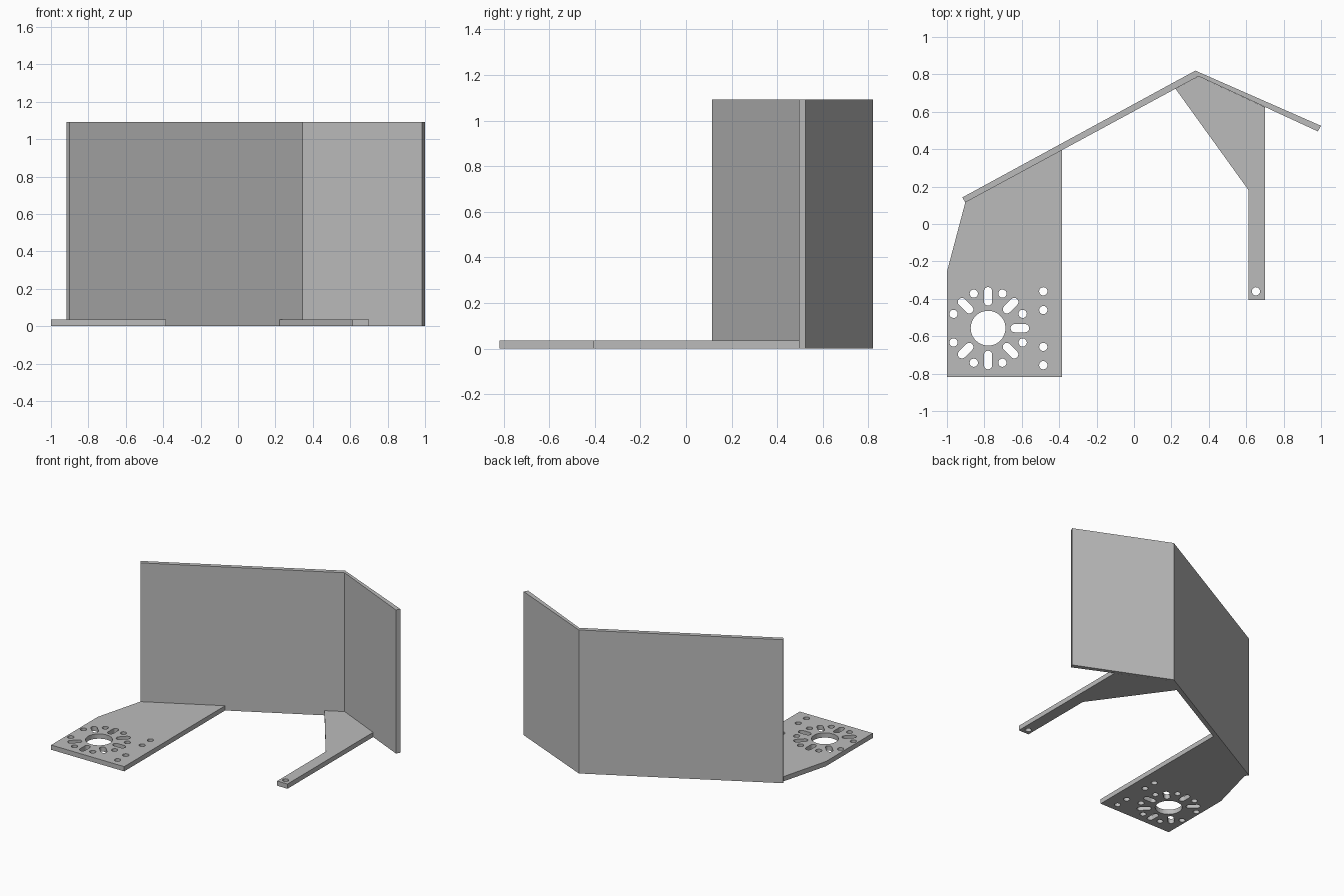
import bpy
from math import cos, sin, pi, radians

cube = bpy.data.objects.get("Cube")
if cube:
    bpy.data.objects.remove(cube, do_unlink=True)

grey = bpy.data.materials.new("plain grey")
grey.use_nodes = True
COLOUR = (0.5, 0.5, 0.5, 1)
grey.diffuse_color = COLOUR
grey.node_tree.nodes["Principled BSDF"].inputs["Base Color"].default_value = COLOUR

WALL_HEIGHT = 1.092
PLATE_HEIGHT = 0.036


def circle(x, y, r, n=24):
    return [(x + r * cos(2 * pi * i / n), y + r * sin(2 * pi * i / n)) for i in range(n)]


def slot(x, y, angle, half, r, n=8):
    """Rounded slot whose long axis points along the angle."""
    points = []
    for end in (0, pi):
        cx, cy = x + half * cos(angle + end), y + half * sin(angle + end)
        for i in range(n + 1):
            a = angle + end - pi / 2 + pi * i / n
            points.append((cx + r * cos(a), cy + r * sin(a)))
    return points


def slab(name, outline, height, holes=()):
    """Extrude a flat outline with holes upward from the ground."""
    curve = bpy.data.curves.new(name + " profile", "CURVE")
    curve.dimensions = "2D"
    curve.fill_mode = "BOTH"
    curve.extrude = height / 2
    for loop in (outline, *holes):
        spline = curve.splines.new("POLY")
        spline.points.add(len(loop) - 1)
        for point, (x, y) in zip(spline.points, loop):
            point.co = (x, y, 0, 1)
        spline.use_cyclic_u = True
    helper = bpy.data.objects.new(name + " helper", curve)
    bpy.context.collection.objects.link(helper)
    graph = bpy.context.evaluated_depsgraph_get()
    mesh = bpy.data.meshes.new_from_object(helper.evaluated_get(graph))
    bpy.data.objects.remove(helper, do_unlink=True)
    for vertex in mesh.vertices:
        vertex.co.z += height / 2
    mesh.materials.clear()
    mesh.materials.append(grey)
    for face in mesh.polygons:
        face.use_smooth = False
    obj = bpy.data.objects.new(name, mesh)
    bpy.context.collection.objects.link(obj)
    return obj


# Bent upright wall
slab("bent_wall", [(-0.918, 0.142), (0.328, 0.82), (1.0, 0.525), (0.983, 0.495),
                   (0.345, 0.79), (-0.902, 0.115)], WALL_HEIGHT)

# Mounting plate: central bore, ring of slots and holes, side column of holes
CX, CY = -0.78, -0.557
HOLE = 0.022
holes = [circle(CX, CY, 0.093, 48)]
for k in range(8):
    a = radians(45 * k)
    if k != 4:
        holes.append(slot(CX + 0.17 * cos(a), CY + 0.17 * sin(a), a, 0.028, HOLE))
    b = a + radians(22.5)
    holes.append(circle(CX + 0.2 * cos(b), CY + 0.2 * sin(b), HOLE))
for y in (-0.36, -0.46, -0.657, -0.755):
    holes.append(circle(-0.485, y, HOLE))
slab("mounting_plate", [(-1, -0.818), (-0.385, -0.818), (-0.385, 0.397),
                        (-0.902, 0.115), (-1, -0.255)], PLATE_HEIGHT, holes)

# Support arm with one hole at the tip
slab("support_arm", [(0.613, -0.405), (0.7, -0.405), (0.7, 0.625), (0.345, 0.79),
                     (0.222, 0.723), (0.613, 0.18)], PLATE_HEIGHT,
     [circle(0.652, -0.36, HOLE)])
